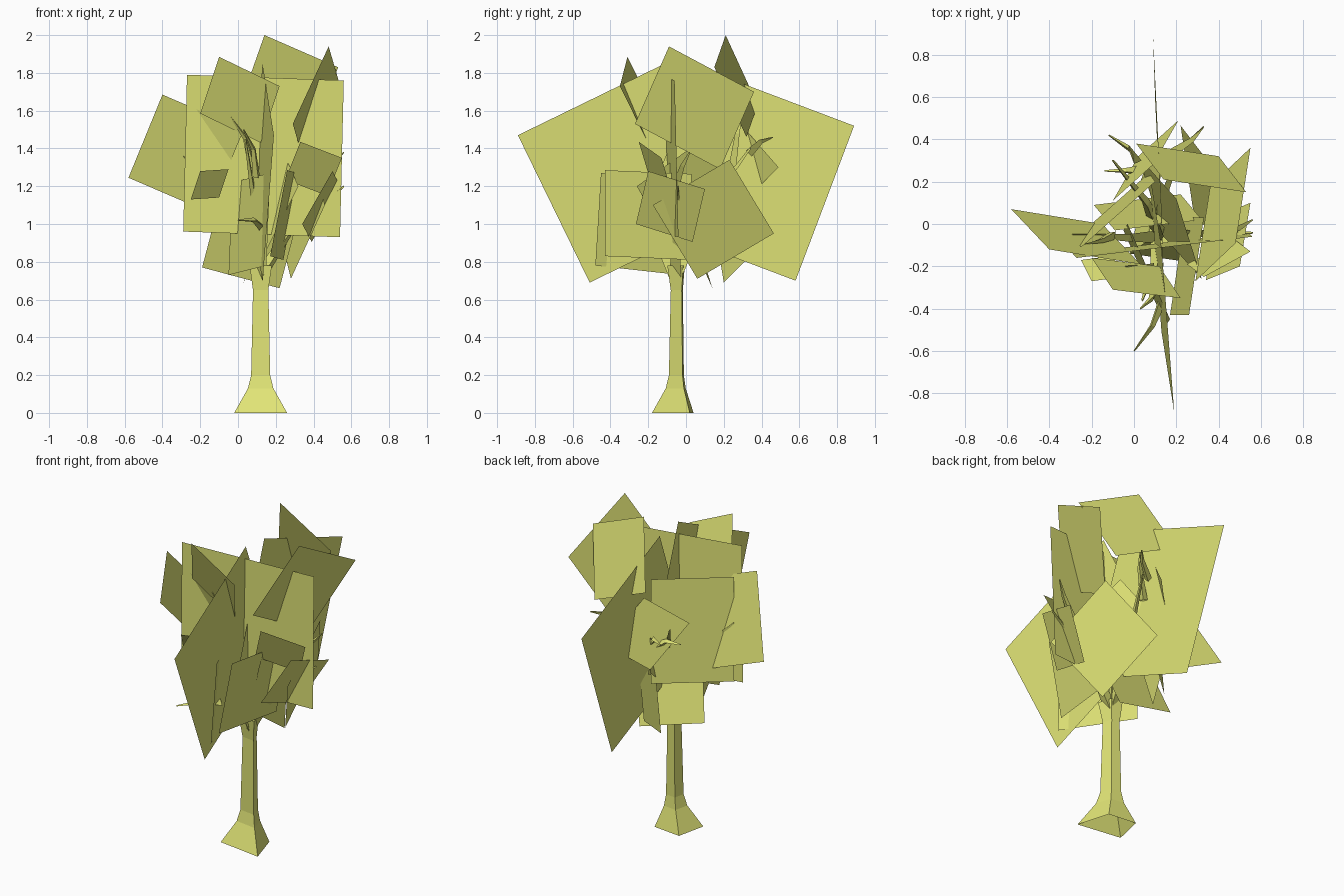
import bpy
import bmesh
from mathutils import Vector

default = bpy.data.objects.get("Cube")
if default:
    bpy.data.objects.remove(default, do_unlink=True)

# One olive colour for the whole tree
olive = bpy.data.materials.new("olive_yellow")
olive.use_nodes = True
colour = (0.74, 0.77, 0.18, 1)
olive.diffuse_color = colour
shader = olive.node_tree.nodes["Principled BSDF"]
shader.inputs["Base Color"].default_value = colour
shader.inputs["Roughness"].default_value = 0.9


def finish(name, bm):
    """Turn a bmesh into a named flat-shaded object."""
    mesh = bpy.data.meshes.new(name)
    bm.to_mesh(mesh)
    bm.free()
    mesh.materials.append(olive)
    obj = bpy.data.objects.new(name, mesh)
    bpy.context.scene.collection.objects.link(obj)
    return obj


def leaf_card(name, first, second, third):
    """Flat foliage card: three corners, the fourth completes the square."""
    a, b, c = Vector(first), Vector(second), Vector(third)
    bm = bmesh.new()
    bm.faces.new([bm.verts.new(p) for p in (a, b, c, a + c - b)])
    return finish(name, bm)


def loft(name, rings):
    """Skin a list of equal-sized rings; the hidden start stays open."""
    bm = bmesh.new()
    loops = [[bm.verts.new(p) for p in ring] for ring in rings]
    sides = len(loops[0])
    for low, high in zip(loops, loops[1:]):
        for i in range(sides):
            j = (i + 1) % sides
            bm.faces.new((low[i], low[j], high[j], high[i]))
    bm.faces.new(loops[-1])
    return finish(name, bm)


def branch(name, points, radius):
    """Three-sided tapering limb along a short path."""
    path = [Vector(p) for p in points]
    rings = []
    for i, p in enumerate(path):
        axis = (path[min(i + 1, len(path) - 1)] - path[max(i - 1, 0)]).normalized()
        side = axis.orthogonal().normalized()
        other = axis.cross(side)
        r = radius * (1 - 0.85 * i / (len(path) - 1))
        rings.append([p + side * r, p + (other - side * 0.6) * r, p - (other + side * 0.6) * r])
    return loft(name, rings)


# Trunk: four-sided, with a flared foot and a slightly widened crown
foot = [Vector(p) for p in ((-0.02, -0.14), (0.26, -0.18), (0.20, 0.02), (0.02, 0.04))]
centre = Vector((0.12, -0.04))
trunk_rings = []
for height, scale in ((0, 1), (0.13, 0.48), (0.20, 0.36), (0.65, 0.29), (0.78, 0.42)):
    ring = [centre + (p - centre) * scale for p in foot]
    trunk_rings.append([(p.x, p.y, height) for p in ring])
loft("trunk", trunk_rings)

# Limbs inside the crown, all springing from the trunk top
fork = (0.12, -0.05, 0.72)
limbs = {
    "centre_limb": ((0.13, -0.03, 1.1), (0.12, 0, 1.55)),
    "right_limb": ((-0.03, -0.06, 1.1), (-0.29, -0.05, 1.36)),
    "left_limb": ((0.3, -0.04, 1.0), (0.56, -0.04, 1.2)),
    "front_limb": ((0.1, -0.2, 1.05), (0.04, -0.36, 1.45)),
    "back_limb": ((0.14, 0.12, 1.1), (0.22, 0.34, 1.4)),
    "back_right_limb": ((0.06, 0.1, 1.15), (-0.1, 0.3, 1.4)),
}
for name, (middle, tip) in limbs.items():
    branch(name, (fork, middle, tip), 0.035)

# Large crossing cards through the crown
leaf_card("front_fan_card", (0.19, -0.89, 1.47), (0.13, -0.51, 0.69), (0.07, 0.27, 1.07))
leaf_card("back_fan_card", (0.09, 0.89, 1.52), (0.10, 0.58, 0.70), (0.14, -0.24, 1.01))
leaf_card("cross_card", (-0.27, -0.16, 1.79), (0.56, -0.06, 1.76), (0.54, -0.04, 0.93))
leaf_card("inner_cross_card", (0.10, 0.20, 1.62), (-0.25, -0.11, 1.61), (-0.28, -0.07, 0.99))

# Medium cards around the top
leaf_card("top_left_card", (0.48, -0.09, 1.94), (0.55, 0.36, 1.70), (0.36, 0.18, 1.29))
leaf_card("top_back_card", (0.14, 0.21, 2.0), (0.53, 0.15, 1.83), (0.40, 0.32, 1.46))
leaf_card("top_front_card", (-0.10, -0.31, 1.885), (0.22, -0.35, 1.73), (0.12, -0.20, 1.43))
leaf_card("right_card", (-0.40, -0.12, 1.685), (-0.58, 0.07, 1.245), (-0.15, 0, 1.06))

# Medium cards around the middle and bottom
leaf_card("front_left_card", (0.26, -0.43, 1.285), (0.33, 0.03, 1.265), (0.24, 0.03, 0.81))
leaf_card("outer_left_card", (0.50, -0.20, 1.28), (0.55, 0.10, 1.185), (0.39, 0.035, 0.905))
leaf_card("tilted_left_card", (0.33, -0.25, 1.435), (0.55, -0.13, 1.35), (0.47, -0.07, 1.15))
leaf_card("low_front_card", (0.17, -0.45, 1.27), (0.15, -0.48, 0.78), (-0.05, -0.03, 0.73))
leaf_card("low_left_card", (0.40, 0.23, 1.34), (0.22, 0.465, 0.95), (0.28, 0.06, 0.71))
leaf_card("low_back_card", (-0.19, 0.09, 0.77), (0.22, 0.14, 0.66), (0.32, 0.02, 1.04))
leaf_card("back_card", (0.20, 0.12, 1.47), (0.02, 0.32, 1.11), (0.14, -0.06, 0.84))
leaf_card("back_right_card", (0.09, 0.28, 1.54), (-0.10, 0.11, 1.37), (0.02, 0.32, 1.13))
leaf_card("small_back_card", (0.07, 0.31, 0.8), (0.03, 0.2, 0.69), (0.1, 0.15, 1.0))
leaf_card("small_right_card", (-0.25, -0.17, 1.13), (-0.20, -0.27, 1.28), (-0.05, -0.25, 1.29))

# Thin twigs poking out between the cards
twigs = (
    ((0.13, -0.36, 0.98), (0, -0.6, 1.02)),
    ((0.18, 0.34, 1.38), (0.33, 0.46, 1.46)),
    ((0.02, 0.3, 1.3), (-0.12, 0.42, 1.36)),
    ((0.08, -0.2, 1.3), (-0.04, -0.2, 1.57)),
    ((0.1, -0.3, 1.25), (0.03, -0.4, 1.5)),
    ((-0.1, -0.05, 1.25), (-0.24, -0.1, 1.46)),
    ((0.14, 0.25, 1.3), (0.2, 0.3, 1.62)),
    ((0.02, 0.25, 1.25), (-0.14, 0.25, 1.3)),
    ((0.4, -0.05, 1.2), (0.56, 0.02, 1.38)),
)
for number, (start, end) in enumerate(twigs):
    middle = Vector(start).lerp(Vector(end), 0.5) + Vector((0.02, 0, 0.02))
    branch(f"twig_{number + 1}", (start, middle, end), 0.022)
